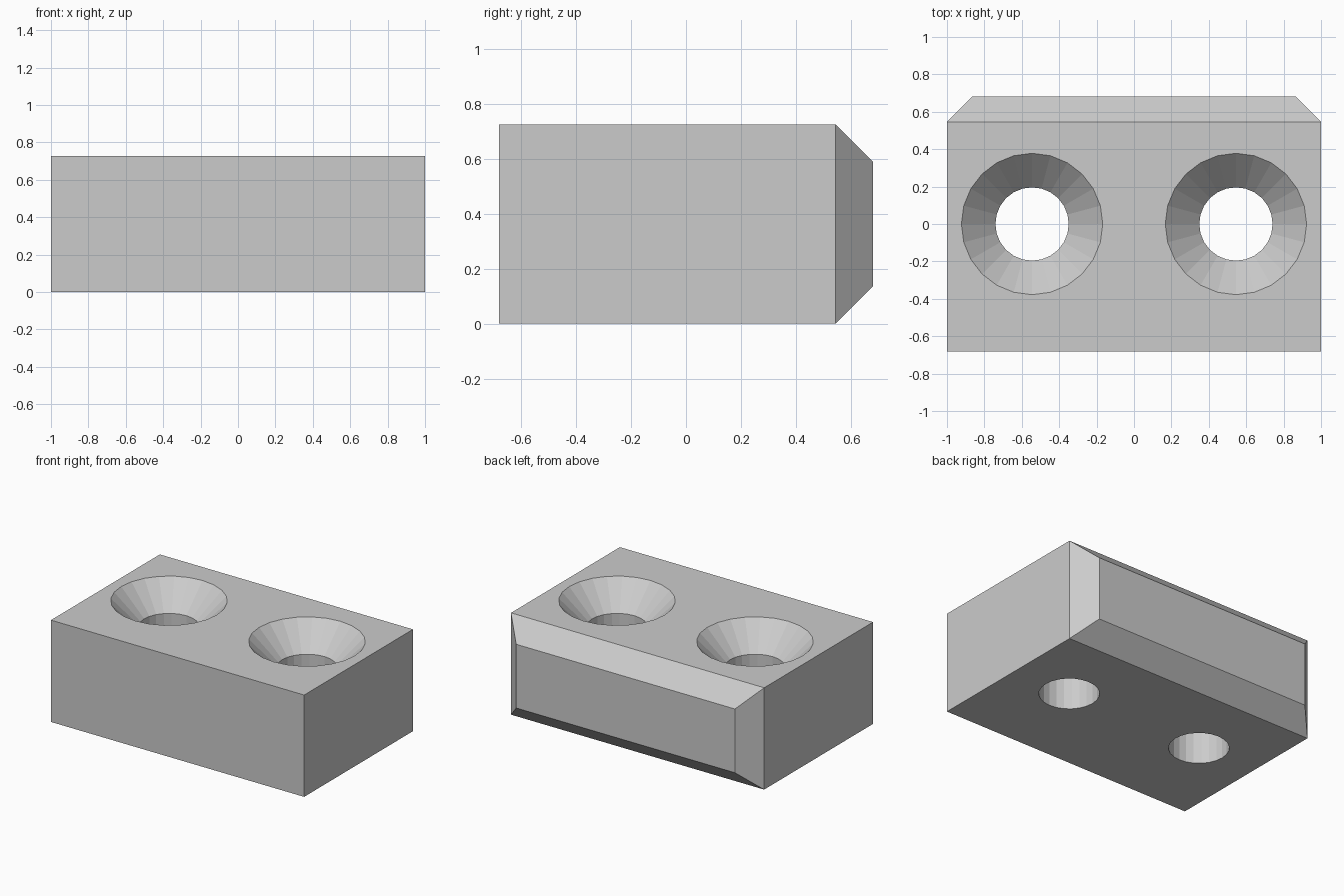
import bpy
import bmesh
from math import cos, sin, pi

if "Cube" in bpy.data.objects:
    bpy.data.objects.remove(bpy.data.objects["Cube"], do_unlink=True)

HALF_X, HALF_Y, HEIGHT = 1.0, 0.682, 0.727
CHAMFER = 0.136
HOLE_X, HOLE_R, RIM_R, SINK = 0.545, 0.196, 0.378, 0.182
SIDES = 24

grey = bpy.data.materials.new("plain grey")
grey.use_nodes = True
colour = (0.6, 0.6, 0.6, 1)
grey.diffuse_color = colour
grey.node_tree.nodes["Principled BSDF"].inputs["Base Color"].default_value = colour


def new_object(name, bm):
    bmesh.ops.recalc_face_normals(bm, faces=bm.faces)
    mesh = bpy.data.meshes.new(name)
    bm.to_mesh(mesh)
    bm.free()
    mesh.materials.append(grey)
    obj = bpy.data.objects.new(name, mesh)
    bpy.context.collection.objects.link(obj)
    return obj


def loft(bm, rings):
    """Skin a list of vertex rings and cap both ends."""
    loops = [[bm.verts.new(p) for p in ring] for ring in rings]
    for a, b in zip(loops, loops[1:]):
        for i in range(len(a)):
            j = (i + 1) % len(a)
            bm.faces.new((a[i], a[j], b[j], b[i]))
    bm.faces.new(loops[0])
    bm.faces.new(loops[-1])


def rectangle(y, inset):
    x, low, high = HALF_X - inset, inset, HEIGHT - inset
    return [(-x, y, low), (x, y, low), (x, y, high), (-x, y, high)]


def circle(x, radius, z):
    return [(x + radius * cos(2 * pi * i / SIDES), radius * sin(2 * pi * i / SIDES), z)
            for i in range(SIDES)]


# Block with its back end chamfered on all four edges
bm = bmesh.new()
loft(bm, [rectangle(-HALF_Y, 0), rectangle(HALF_Y - CHAMFER, 0), rectangle(HALF_Y, CHAMFER)])
block = new_object("mounting_block", bm)

# Countersunk through holes: the cone continues a little above the top
over = 0.05
bm = bmesh.new()
for x in (-HOLE_X, HOLE_X):
    loft(bm, [circle(x, HOLE_R, -over), circle(x, HOLE_R, HEIGHT - SINK),
              circle(x, RIM_R + over, HEIGHT + over)])
cutter = new_object("screw_hole_cutter", bm)
cutter.hide_render = True

cut = block.modifiers.new("screw holes", "BOOLEAN")
cut.operation = "DIFFERENCE"
cut.solver = "EXACT"
cut.object = cutter

# Apply the cut and drop the cutter
bpy.context.view_layer.objects.active = block
block.select_set(True)
bpy.ops.object.modifier_apply(modifier=cut.name)
bpy.data.objects.remove(cutter, do_unlink=True)
